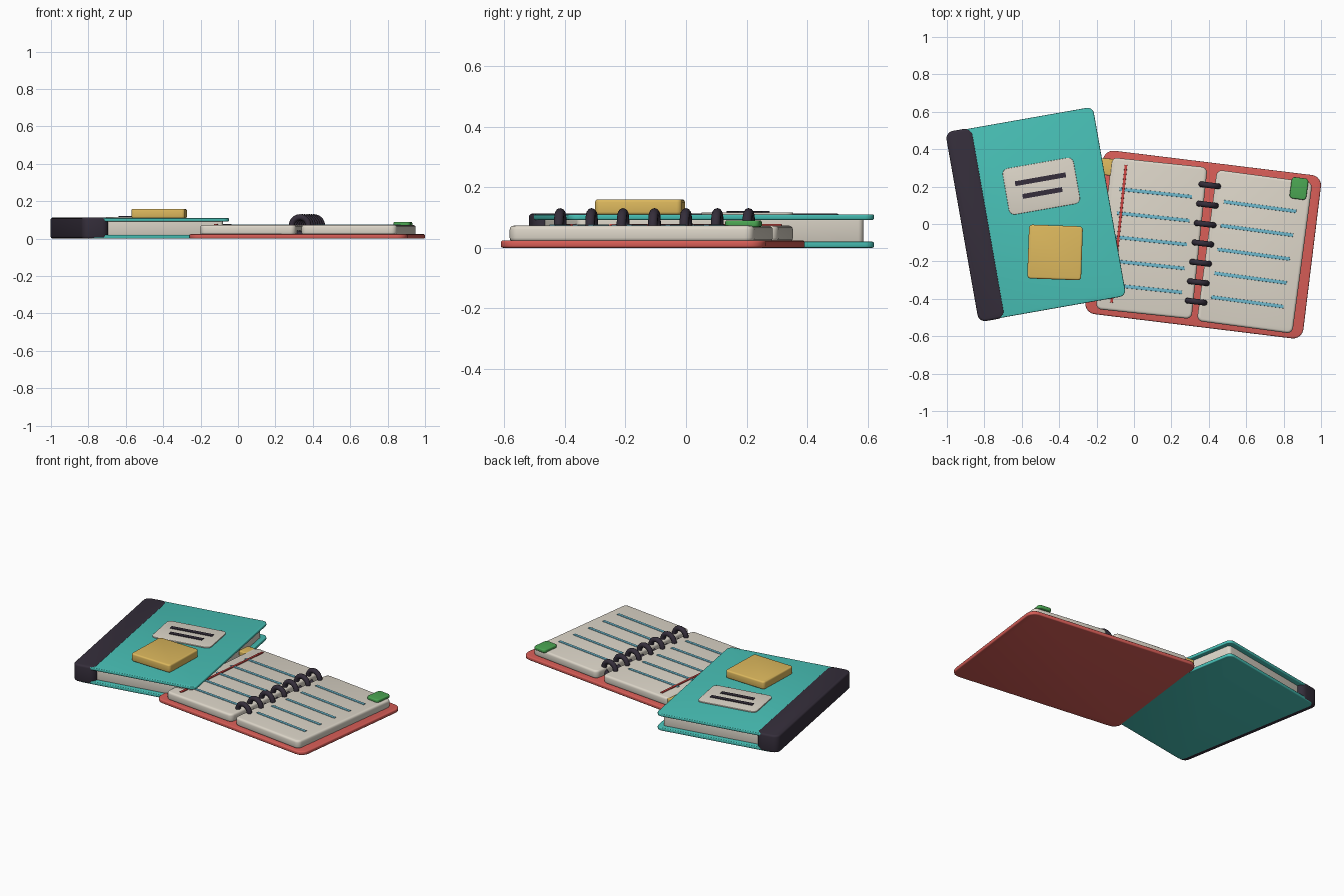
import bpy, bmesh
from math import radians, sin, cos

if "Cube" in bpy.data.objects:
    bpy.data.objects.remove(bpy.data.objects["Cube"], do_unlink=True)


def material(name, rgb):
    mat = bpy.data.materials.new(name)
    mat.use_nodes = True
    mat.diffuse_color = (*rgb, 1)
    mat.node_tree.nodes["Principled BSDF"].inputs["Base Color"].default_value = (*rgb, 1)
    return mat


TEAL = material("teal cover", (0.065, 0.53, 0.47))
CORAL = material("coral cover", (0.68, 0.11, 0.095))
PAPER = material("cream paper", (0.72, 0.67, 0.58))
DARK = material("dark plum", (0.035, 0.027, 0.043))
YELLOW = material("yellow note", (0.72, 0.48, 0.11))
GREEN = material("green tab", (0.07, 0.38, 0.085))
BLUE = material("blue ruling", (0.16, 0.49, 0.62))
RED = material("red margin", (0.6, 0.06, 0.055))


def finish(obj, mat):
    obj.data.materials.append(mat)
    bpy.ops.object.select_all(action="DESELECT")
    obj.select_set(True)
    bpy.context.view_layer.objects.active = obj
    bpy.ops.object.shade_smooth_by_angle(angle=radians(40))


def place(frame, u, v):
    """Point (u, v) of a turned flat frame, in world x and y."""
    cx, cy, deg = frame
    a = radians(deg)
    return cx + u * cos(a) - v * sin(a), cy + u * sin(a) + v * cos(a)


def slab(name, mat, frame, centre, size, z, corner=0, rim=0):
    """Flat block with rounded plan corners and softened top and bottom rims."""
    bm = bmesh.new()
    bmesh.ops.create_cube(bm, size=1)
    bmesh.ops.scale(bm, vec=(*size, z[1] - z[0]), verts=bm.verts)
    if corner:
        uprights = [e for e in bm.edges if abs(e.verts[0].co.z - e.verts[1].co.z) > 1e-5]
        bmesh.ops.bevel(bm, geom=uprights, offset=corner, segments=5,
                        profile=0.5, affect="EDGES")
    if rim:
        rims = [e for e in bm.edges if abs(e.verts[0].co.z - e.verts[1].co.z) < 1e-5]
        bmesh.ops.bevel(bm, geom=rims, offset=rim, segments=3,
                        profile=0.5, affect="EDGES")
    mesh = bpy.data.meshes.new(name)
    bm.to_mesh(mesh)
    bm.free()
    obj = bpy.data.objects.new(name, mesh)
    bpy.context.collection.objects.link(obj)
    obj.location = (*place(frame, *centre), (z[0] + z[1]) / 2)
    obj.rotation_euler.z = radians(frame[2])
    finish(obj, mat)


# Closed notebook: two boards, page block and wrapped spine
closed = (-0.525, 0.052, 10)
for name, z in (("closed_back_cover", (0, 0.02)), ("closed_front_cover", (0.092, 0.11))):
    slab(name, TEAL, closed, (0.015, 0), (0.77, 1.026), z, 0.035, 0.005)
slab("closed_pages", PAPER, closed, (0.02, 0), (0.70, 0.96), (0.018, 0.094), 0.02, 0.004)
slab("closed_spine", DARK, closed, (-0.328, 0), (0.145, 1.032), (0.001, 0.113), 0.04, 0.012)

# Cover label with two title bars
slab("label", PAPER, closed, (0.055, 0.143), (0.385, 0.25), (0.108, 0.117), 0.03, 0.003)
slab("label_bar_upper", DARK, closed, (0.057, 0.180), (0.275, 0.026), (0.115, 0.121))
slab("label_bar_lower", DARK, closed, (0.055, 0.106), (0.215, 0.026), (0.115, 0.121))

# Sticky note pad lying on the closed notebook
slab("sticky_pad", YELLOW, (-0.422, -0.152, -2), (0, 0), (0.288, 0.288),
     (0.109, 0.16), 0.018, 0.009)

# Open notebook: cover and two slightly splayed page blocks
opened = (0.37, -0.11, -7)
slab("open_cover", CORAL, opened, (0, 0), (1.174, 0.88), (0, 0.024), 0.055, 0.007)
left_page = (0.094, -0.076, -6)
right_page = (0.645, -0.148, -7.6)
for side, frame in (("left", left_page), ("right", right_page)):
    slab(side + "_pages", PAPER, frame, (0, 0), (0.515, 0.815), (0.02, 0.073), 0.03, 0.013)
    for i in range(5):
        slab(f"{side}_ruling_{i + 1}", BLUE, frame, (-0.003, 0.243 - 0.1285 * i),
             (0.39, 0.018), (0.071, 0.077), 0, 0.002)
slab("margin_line", RED, left_page, (-0.177, 0.005), (0.014, 0.74), (0.071, 0.079), 0, 0.002)

# Index tabs
slab("green_tab", GREEN, (0.882, 0.19, -7.6), (0, 0), (0.09, 0.115), (0.068, 0.09), 0.018, 0.006)
slab("yellow_tab", YELLOW, (-0.13, 0.304, -6), (0, 0), (0.10, 0.09), (0.035, 0.069), 0.015, 0.006)

# Binding rings along the gutter
for i in range(7):
    bpy.ops.mesh.primitive_torus_add(
        major_segments=28, minor_segments=10, major_radius=0.045, minor_radius=0.016,
        location=(0.405 - 0.0122 * i, 0.207 - 0.1037 * i, 0.07),
        rotation=(radians(90), 0, radians(-7)))
    ring = bpy.context.object
    ring.name = f"binding_ring_{i + 1}"
    finish(ring, DARK)
